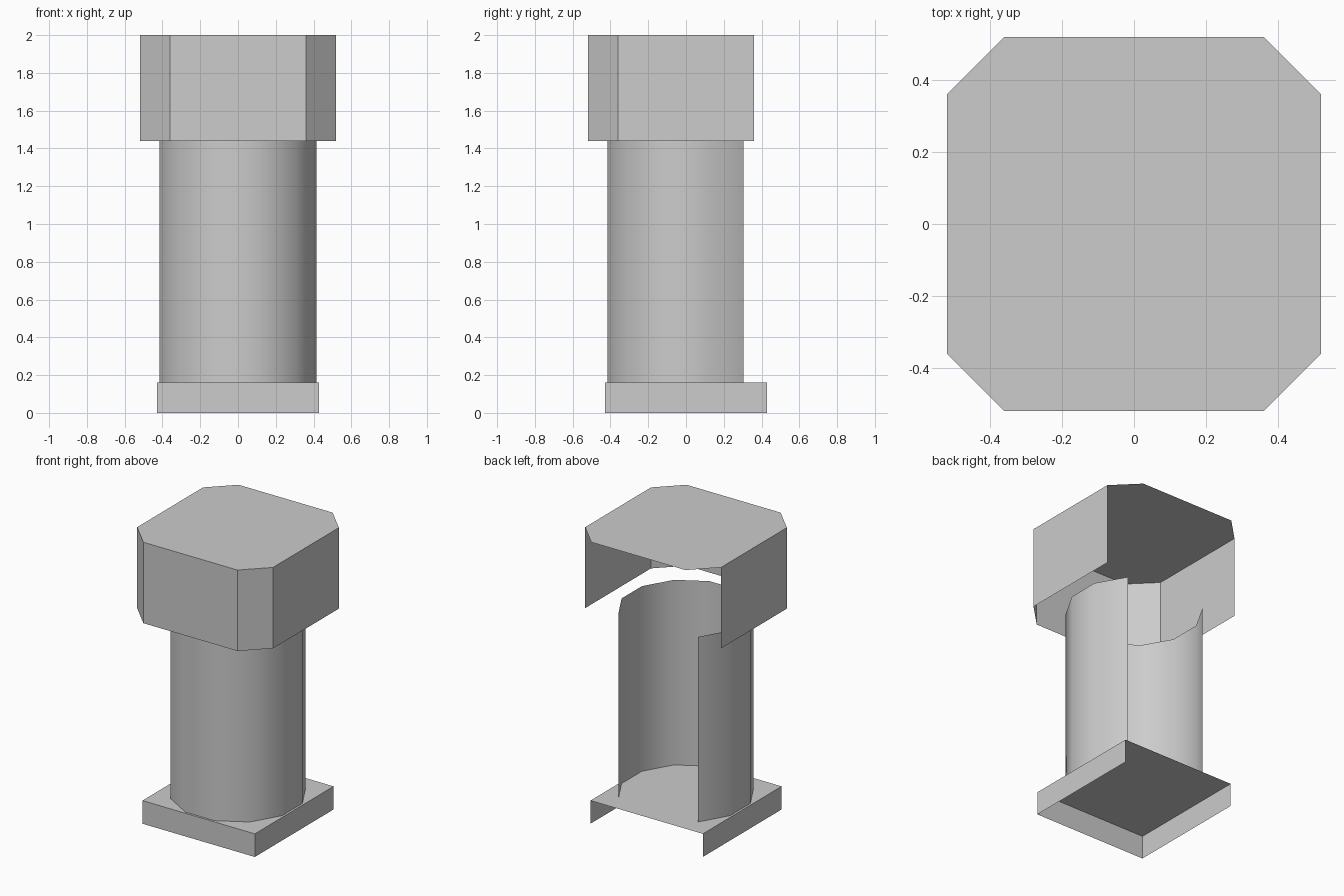
import bpy, math

if "Cube" in bpy.data.objects:
    bpy.data.objects.remove(bpy.data.objects["Cube"])

grey = bpy.data.materials.new("light_grey")
grey.diffuse_color = (0.604, 0.604, 0.604, 1)
grey.use_nodes = True
grey.node_tree.nodes["Principled BSDF"].inputs["Base Color"].default_value = grey.diffuse_color


def open_shell(name, outline, z0, z1, lid=True):
    """Walls along an open outline (counter-clockwise), with an optional lid."""
    n = len(outline)
    verts = [(x, y, z) for z in (z0, z1) for x, y in outline]
    faces = [(i, i + 1, n + i + 1, n + i) for i in range(n - 1)]
    if lid:
        faces.append(tuple(range(n, 2 * n)))
    mesh = bpy.data.meshes.new(name)
    mesh.from_pydata(verts, [], faces)
    mesh.materials.append(grey)
    obj = bpy.data.objects.new(name, mesh)
    bpy.context.collection.objects.link(obj)
    return obj


# Square base: front and side walls plus top, open at the back
b = 0.43
open_shell("base", [(-b, b), (-b, -b), (b, -b), (b, b)], 0, 0.16)

# Column: 270 degree shell of a twelve-sided tube, open at the back
r = 0.43
arc = [math.radians(135 + 30 * i) for i in range(10)]
column = open_shell("column", [(r * math.cos(a), r * math.sin(a)) for a in arc],
                    0.16, 1.44, lid=False)
bpy.context.view_layer.objects.active = column
column.select_set(True)
bpy.ops.object.shade_smooth_by_angle(angle=math.radians(40))

# Cap: chamfered square lid with front, side and front corner walls
h, c = 0.52, 0.36
cap = open_shell("cap_walls", [(-h, c), (-h, -c), (-c, -h), (c, -h), (h, -c), (h, c)],
                 1.44, 2.0, lid=False)
top = [(-h, c), (-h, -c), (-c, -h), (c, -h), (h, -c), (h, c), (c, h), (-c, h)]
mesh = bpy.data.meshes.new("cap_top")
mesh.from_pydata([(x, y, 2.0) for x, y in top], [], [tuple(range(8))])
mesh.materials.append(grey)
bpy.context.collection.objects.link(bpy.data.objects.new("cap_top", mesh))
